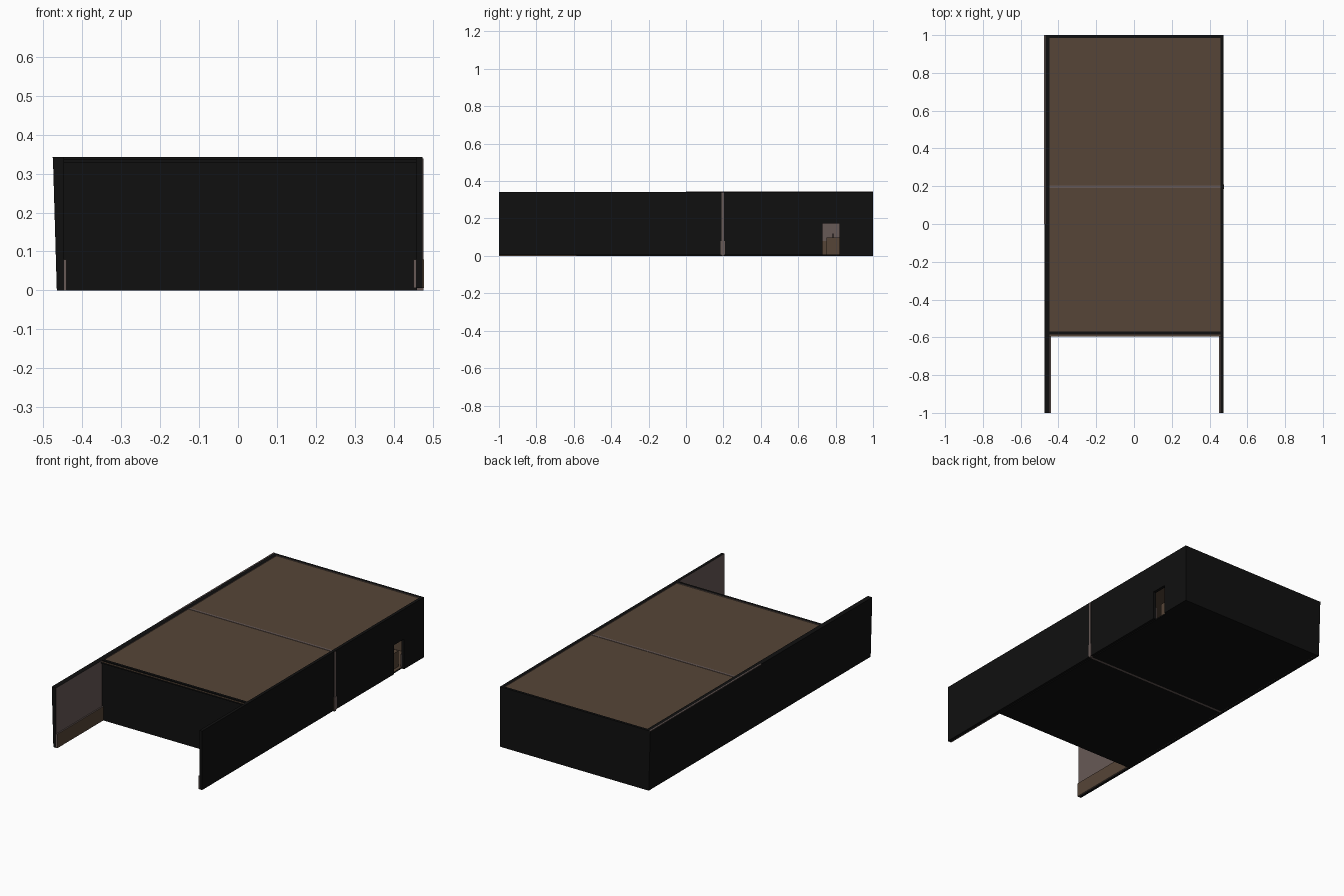
import bpy
import bmesh
from mathutils import Vector

if "Cube" in bpy.data.objects:
    bpy.data.objects.remove(bpy.data.objects["Cube"], do_unlink=True)


def material(name, rgb):
    m = bpy.data.materials.new(name)
    m.use_nodes = True
    m.diffuse_color = (*rgb, 1)
    bsdf = m.node_tree.nodes["Principled BSDF"]
    bsdf.inputs["Base Color"].default_value = (*rgb, 1)
    return m


BLACK = material("black shell", (0.005, 0.005, 0.005))
BROWN = material("brown board", (0.092, 0.059, 0.038))
MAUVE = material("mauve plaster", (0.135, 0.1, 0.093))


def box(name, x, y, z, base, special=None, axis=None, lean=0):
    """Box from ranges; faces pointing along axis take the special material.
    lean moves the lower outer edge sideways."""
    bm = bmesh.new()
    bmesh.ops.create_cube(bm, size=1)
    for v in bm.verts:
        pick = [r[0] if c < 0 else r[1] for r, c in zip((x, y, z), v.co)]
        if v.co.x < 0 and v.co.z < 0:
            pick[0] += lean
        v.co = pick
    bm.normal_update()
    mesh = bpy.data.meshes.new(name)
    mesh.materials.append(base)
    if special:
        mesh.materials.append(special)
        for f in bm.faces:
            if f.normal.dot(Vector(axis)) > 0.9:
                f.material_index = 1
    bm.to_mesh(mesh)
    bm.free()
    ob = bpy.data.objects.new(name, mesh)
    bpy.context.collection.objects.link(ob)
    return ob


TOP = 0.342
FRONT = -0.585
BOARD = 0.08
LOW = 0.006
DOOR = (0.73, 0.82)
DOOR_TOP = 0.172

# Floor and ceiling
box("floor", (-0.46, 0.46), (FRONT, 0.99), (0, 0.008), BLACK, BROWN, (0, 0, 1))
box("ceiling", (-0.455, 0.465), (-0.575, 0.99), (0.325, 0.337), BROWN)
box("ceiling_front_edge", (-0.45, 0.46), (-0.596, FRONT), (0.328, 0.336), BROWN, BLACK, (0, -1, 0))

# Long walls running past the front of the rooms
box("right_wall", (-0.475, -0.447), (-1, 1), (0, TOP), BLACK, MAUVE, (1, 0, 0), lean=0.01)
box("right_wall_top_strip", (-0.476, -0.468), (0, 1), (TOP - 0.002, TOP + 0.001), MAUVE)
inward = (-1, 0, 0)
wall_x = (0.457, 0.474)
box("left_wall_front", wall_x, (-1, DOOR[0]), (LOW, TOP), BLACK, MAUVE, inward)
box("left_wall_back", wall_x, (DOOR[1], 1), (0, TOP), BLACK, MAUVE, inward)
box("left_wall_over_door", wall_x, DOOR, (DOOR_TOP, TOP), BLACK, MAUVE, inward)

# Cross walls
box("front_wall", (-0.447, 0.457), (FRONT, -0.57), (0, TOP), BLACK, MAUVE, (0, 1, 0))
box("back_wall", (-0.447, 0.457), (0.985, 1), (0, TOP), BLACK, MAUVE, (0, -1, 0))
box("partition", (-0.455, 0.476), (0.19, 0.203), (0, 0.339), MAUVE)
box("partition_base_board", (-0.445, 0.477), (0.184, 0.209), (LOW, BOARD), MAUVE, BROWN, (0, -1, 0))

# Base boards along the side walls
box("right_base_board", (-0.447, -0.44), (-1.0, 0.985), (0, BOARD), MAUVE, BROWN, (1, 0, 0))
for i, span in enumerate(((-1.0, DOOR[0]), (DOOR[1], 0.985))):
    box(f"left_base_board_{i + 1}", (0.45, 0.457), span, (LOW, BOARD), MAUVE, BROWN, inward)
for name, y in (("front", (-0.57, -0.563)), ("back", (0.978, 0.985))):
    box(name + "_base_board", (-0.44, 0.45), y, (LOW, BOARD), BROWN)

# Cabinet seen through the doorway
box("cabinet", (0.36, 0.44), (0.752, 0.82), (LOW, 0.097), BROWN)
box("cabinet_post", (0.4, 0.405), (0.783, 0.789), (0.097, 0.12), BLACK)
